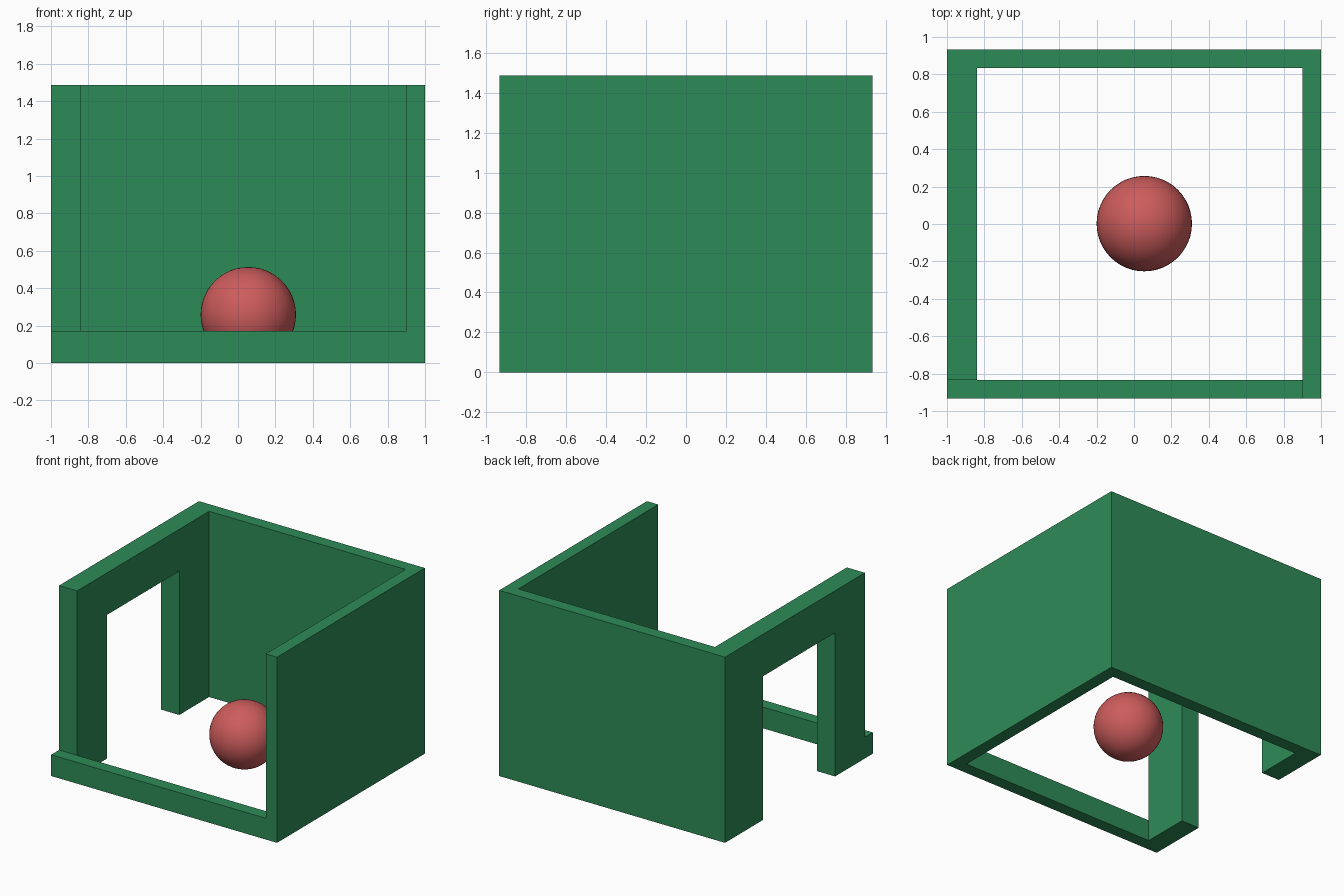
import bpy
import bmesh

if "Cube" in bpy.data.objects:
    bpy.data.objects.remove(bpy.data.objects["Cube"])


def make_material(name, rgb):
    mat = bpy.data.materials.new(name)
    mat.diffuse_color = (*rgb, 1.0)
    mat.use_nodes = True
    mat.node_tree.nodes["Principled BSDF"].inputs["Base Color"].default_value = mat.diffuse_color
    return mat


green = make_material("sea green", (0.027, 0.258, 0.095))
red = make_material("soft red", (0.610, 0.107, 0.107))


def link_bmesh(name, bm, mat):
    mesh = bpy.data.meshes.new(name)
    bm.to_mesh(mesh)
    bm.free()
    mesh.materials.append(mat)
    obj = bpy.data.objects.new(name, mesh)
    bpy.context.collection.objects.link(obj)
    return obj


def box(name, x, y, z):
    """Box spanning the given (min, max) ranges."""
    bm = bmesh.new()
    bmesh.ops.create_cube(bm, size=1.0)
    for v in bm.verts:
        v.co = [r[0] if c < 0 else r[1] for c, r in zip(v.co, (x, y, z))]
    return link_bmesh(name, bm, green)


H = 1.486       # wall height
D = 0.934       # half depth
T = 0.10        # wall thickness
IN = D - T      # inner face of front and back walls
POST = 0.457    # inner edge of the doorway posts
DOOR_X = (-1.0, -0.84)

# Full-height walls, joined at the back right corner
box("back_wall", (-1.0, 1.0), (IN, D), (0, H))
box("right_wall", (0.90, 1.0), (-D, IN), (0, H))

# Low front wall
box("low_front_wall", (-1.0, 0.90), (-D, -IN), (0, 0.17))

# Doorway on the left side
box("back_door_post", DOOR_X, (POST, IN), (0, H))
box("front_door_post", DOOR_X, (-IN, -POST), (0, H))
box("door_lintel", DOOR_X, (-POST, POST), (1.15, H))

# Ball resting on the floor
bm = bmesh.new()
bmesh.ops.create_uvsphere(bm, u_segments=48, v_segments=24, radius=0.255)
bmesh.ops.translate(bm, verts=bm.verts, vec=(0.055, 0.002, 0.258))
for f in bm.faces:
    f.smooth = True
link_bmesh("ball", bm, red)
